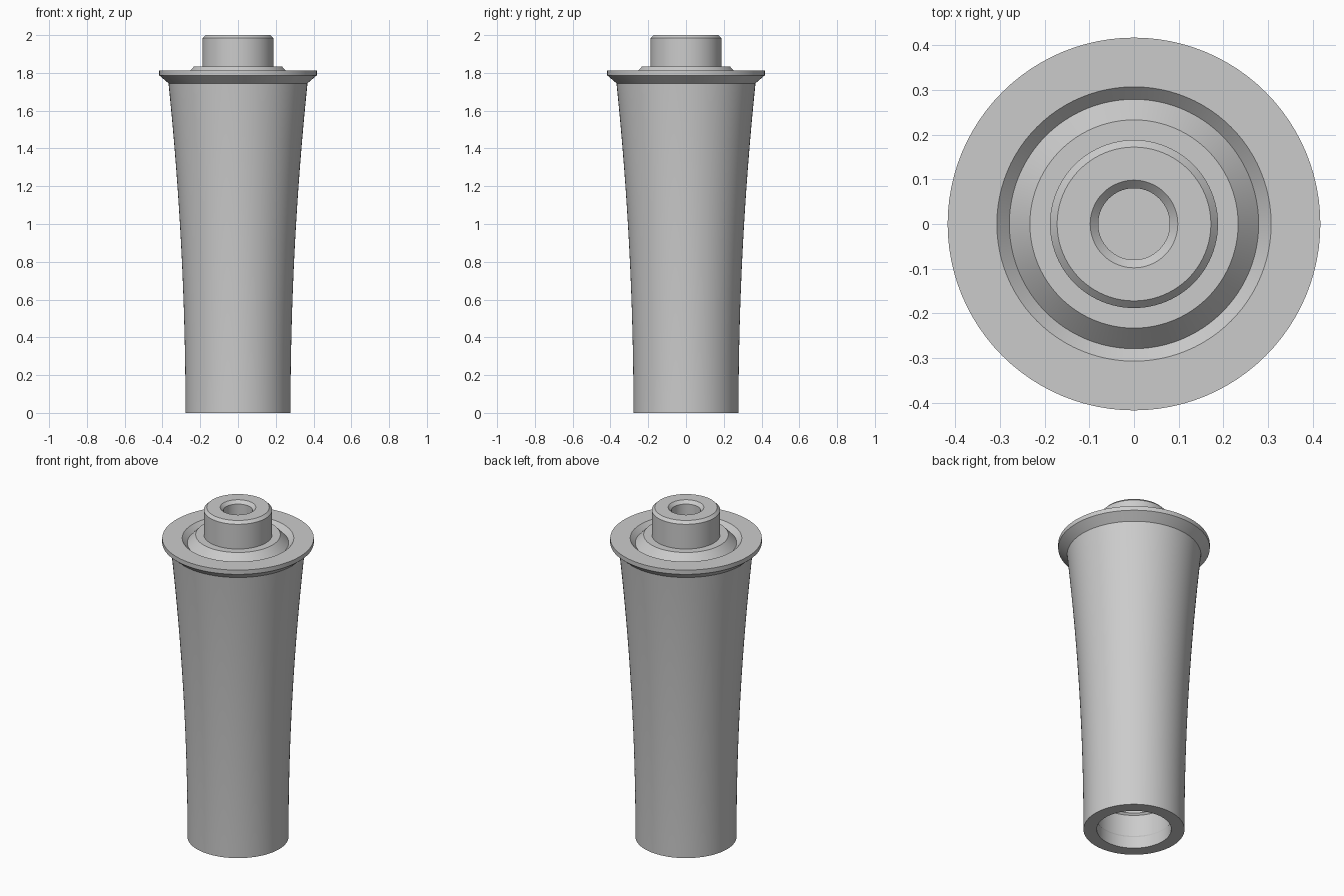
import bpy, bmesh, math
from mathutils import Vector

cube = bpy.data.objects.get("Cube")
if cube:
    bpy.data.objects.remove(cube, do_unlink=True)

SEGMENTS = 96
NECK_Z = 1.745

grey = bpy.data.materials.new("plain_grey")
grey.use_nodes = True
colour = (0.6, 0.6, 0.6, 1)
grey.diffuse_color = colour
grey.node_tree.nodes["Principled BSDF"].inputs["Base Color"].default_value = colour


def lathe(name, profile):
    """Revolve a (radius, height) profile around the z axis."""
    bm = bmesh.new()
    verts = [bm.verts.new((r, 0, z)) for r, z in profile]
    edges = [bm.edges.new(pair) for pair in zip(verts, verts[1:])]
    bmesh.ops.spin(bm, geom=verts + edges, cent=Vector(), axis=(0, 0, 1),
                   angle=math.tau, steps=SEGMENTS)
    bmesh.ops.remove_doubles(bm, verts=bm.verts, dist=0.0005)
    bmesh.ops.recalc_face_normals(bm, faces=bm.faces)
    mesh = bpy.data.meshes.new(name)
    bm.to_mesh(mesh)
    bm.free()
    mesh.materials.append(grey)
    obj = bpy.data.objects.new(name, mesh)
    bpy.context.collection.objects.link(obj)
    bpy.ops.object.select_all(action="DESELECT")
    obj.select_set(True)
    bpy.context.view_layer.objects.active = obj
    bpy.ops.object.shade_smooth_by_angle(angle=math.radians(25))
    return obj


# Hollow bore with a shallow inner groove near its mouth
bore = [(0, 1.6), (0.2, 1.6), (0.2, 0.22), (0.21, 0.21), (0.21, 0.08),
        (0.205, 0.07), (0.205, 0)]

# Outer wall, gently flaring towards the top
STEPS = 16
wall = [(0.278 + 0.09 * (i / STEPS) ** 2, NECK_Z * i / STEPS)
        for i in range(STEPS + 1)]

# Flange with bevelled underside and a V groove on top
flange = [(0.417, 1.787), (0.417, 1.813), (0.307, 1.813), (0.279, 1.785),
          (0.233, 1.834)]

# Central boss with chamfered rim and blind hole
boss = [(0.188, 1.834), (0.188, 1.984), (0.172, 2), (0.098, 2),
        (0.08, 1.982), (0.08, 1.82), (0, 1.82)]

lathe("flanged_sleeve", bore + wall + flange + boss)
